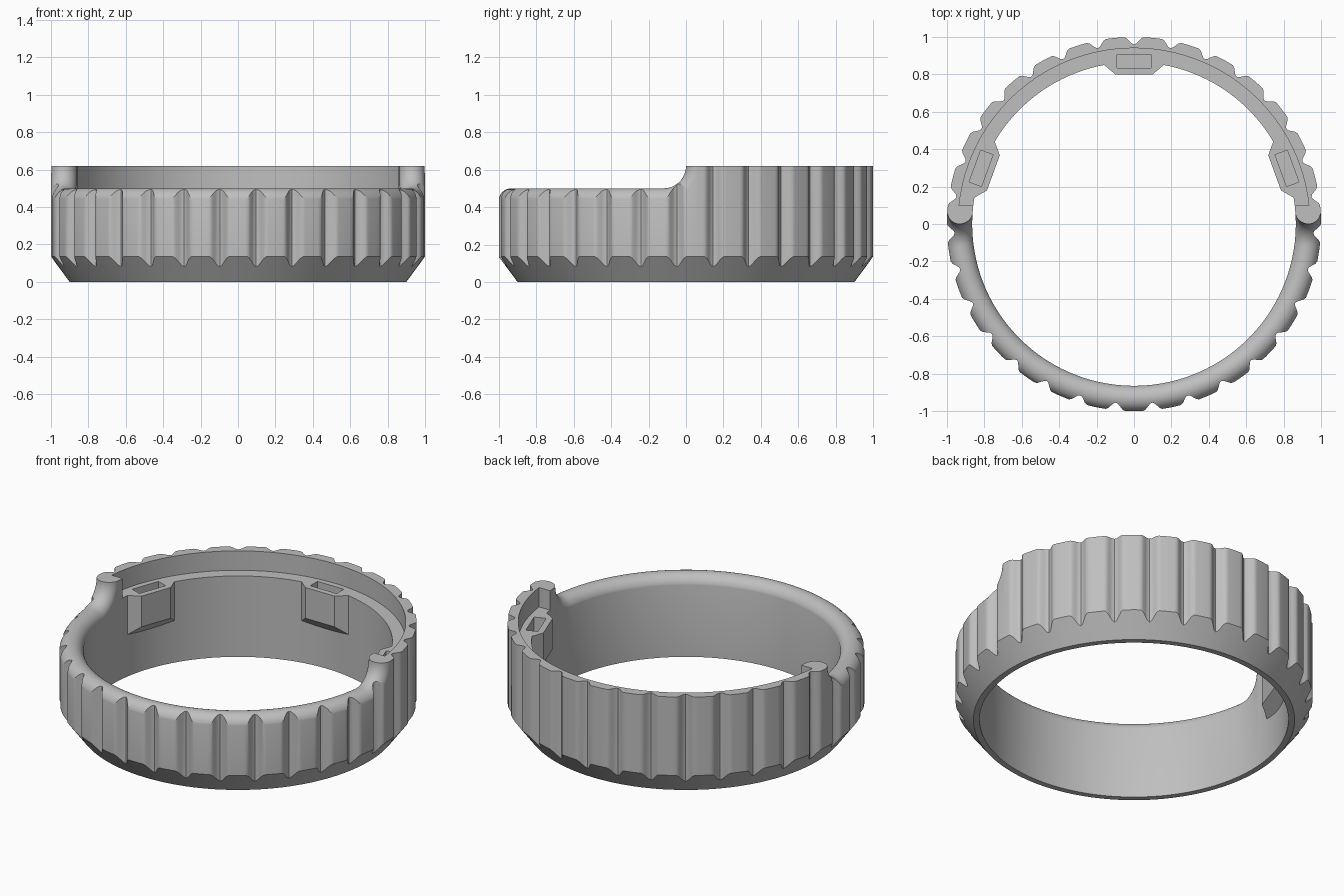
import bpy, bmesh
from math import sin, cos, pi, sqrt, radians, asin
from mathutils import Matrix, Vector

old = bpy.data.objects.get("Cube")
if old:
    bpy.data.objects.remove(old, do_unlink=True)

R_OUT, R_IN = 1.0, 0.865
R_MID = (R_OUT + R_IN) / 2
TOP, LOW = 0.62, 0.5           # tall rear wall, low front rim and ledge
GROOVES, STEPS = 31, 16
BEND = TOP - LOW               # radius of the sweep from rim up to post

grey = bpy.data.materials.new("neutral_grey")
grey.use_nodes = True
grey.diffuse_color = (0.52, 0.52, 0.52, 1)
grey.node_tree.nodes["Principled BSDF"].inputs["Base Color"].default_value = grey.diffuse_color


def loft(name, loops, closed=False):
    """Solid through equal loops; open ends are capped with quad strips."""
    bm = bmesh.new()
    rings = [[bm.verts.new(p) for p in loop] for loop in loops]
    n = len(rings[0])
    pairs = list(zip(rings, rings[1:]))
    if closed:
        pairs.append((rings[-1], rings[0]))
    for a, b in pairs:
        for i in range(n):
            j = (i + 1) % n
            bm.faces.new((a[i], a[j], b[j], b[i]))
    if not closed:
        for ring in (rings[0], rings[-1]):
            for i in range(n // 2 - 1):
                bm.faces.new((ring[i], ring[i + 1], ring[n - 2 - i], ring[n - 1 - i]))
    bmesh.ops.recalc_face_normals(bm, faces=bm.faces)
    mesh = bpy.data.meshes.new(name)
    bm.to_mesh(mesh)
    bm.free()
    mesh.materials.append(grey)
    obj = bpy.data.objects.new(name, mesh)
    bpy.context.collection.objects.link(obj)
    return obj


def combine(target, tool, operation):
    """Apply a boolean and discard the tool."""
    bpy.context.view_layer.objects.active = target
    mod = target.modifiers.new("boolean", "BOOLEAN")
    mod.operation, mod.solver, mod.object = operation, "EXACT", tool
    bpy.ops.object.modifier_apply(modifier=mod.name)
    bpy.data.objects.remove(tool, do_unlink=True)


# Fluted ring with a conical lower edge
def ring_section(k):
    u = (k % STEPS) / STEPS
    u = min(u, 1 - u)
    r = R_OUT - (0.02 * (1 + cos(pi * u / 0.26)) if u < 0.26 else 0)
    a = pi / 2 + 2 * pi * k / (GROOVES * STEPS)
    profile = [(R_IN, 0), (0.9, 0), (r, (r - 0.9) * 1.35), (r, TOP), (R_IN, TOP)]
    return [(p * cos(a), p * sin(a), z) for p, z in profile]


ring = loft("grip_ring", [ring_section(k) for k in range(GROOVES * STEPS)], closed=True)

# Pads on the inside of the rear wall, with sloping undersides
PAD_ANGLES = (20, 90, 160)
PAD_PLAN = [(-0.165, 0.9), (-0.165, 0.855), (-0.1, 0.8), (0.1, 0.8), (0.165, 0.855), (0.165, 0.9)]
SLOT_PLAN = [(-0.09, 0.905), (-0.09, 0.835), (0.09, 0.835), (0.09, 0.905)]


def turned(points, degrees):
    turn = Matrix.Rotation(radians(degrees - 90), 3, "Z")
    return [turn @ Vector(p) for p in points]


for angle in PAD_ANGLES:
    under = [(x, y, 0.31 - (y - 0.8)) for x, y in PAD_PLAN]
    upper = [(x, y, LOW + 0.05) for x, y in PAD_PLAN]
    combine(ring, loft("pad", [turned(under, angle), turned(upper, angle)]), "UNION")

# Recessed ledge inside the rear wall
start = asin(0.1 / 0.94)
arc = [start + (pi - 2 * start) * i / 119 for i in range(120)]
ledge = [[(0.94 * cos(a), 0.94 * sin(a), z) for a in arc] for z in (LOW, 0.8)]
combine(ring, loft("ledge_cutter", ledge), "DIFFERENCE")

# Slots in the pads
for angle in PAD_ANGLES:
    slot = [turned([(x, y, z) for x, y in SLOT_PLAN], angle) for z in (LOW - 0.12, 0.7)]
    combine(ring, loft("slot_cutter", slot), "DIFFERENCE")

# Rounded front rim sweeping up into a round post at each end
ROUND = 0.069
offsets = [ROUND * sin(radians(-90 + 180 * i / 20)) for i in range(21)]
columns = [(t, ROUND - sqrt(max(0, ROUND ** 2 - t * t))) for t in offsets]
columns = [(-0.15, ROUND)] + columns + [(0.15, ROUND)]


def rim_section(side, bend, along):
    low, high = [], []
    for t, drop in columns:
        rad = BEND + drop
        a = (-BEND + rad * sin(bend)) / R_MID * (1 - along) - pi / 2 * along
        x, y = side * (R_MID + t) * cos(a), (R_MID + t) * sin(a)
        low.append((x, y, TOP - rad * cos(bend)))
        high.append((x, y, 0.8))
    return low + high[::-1]


path = [(radians(90 - 6 * i), 0) for i in range(15)] + [(0, i / 70) for i in range(71)]
sections = [rim_section(1, *p) for p in path]
sections += [rim_section(-1, *p) for p in path[-2::-1]]
combine(ring, loft("rim_cutter", sections), "DIFFERENCE")

# Smooth curved walls, crisp edges
ring.data.materials.clear()
ring.data.materials.append(grey)
bpy.ops.object.select_all(action="DESELECT")
ring.select_set(True)
bpy.context.view_layer.objects.active = ring
bpy.ops.object.shade_smooth_by_angle(angle=radians(32))
